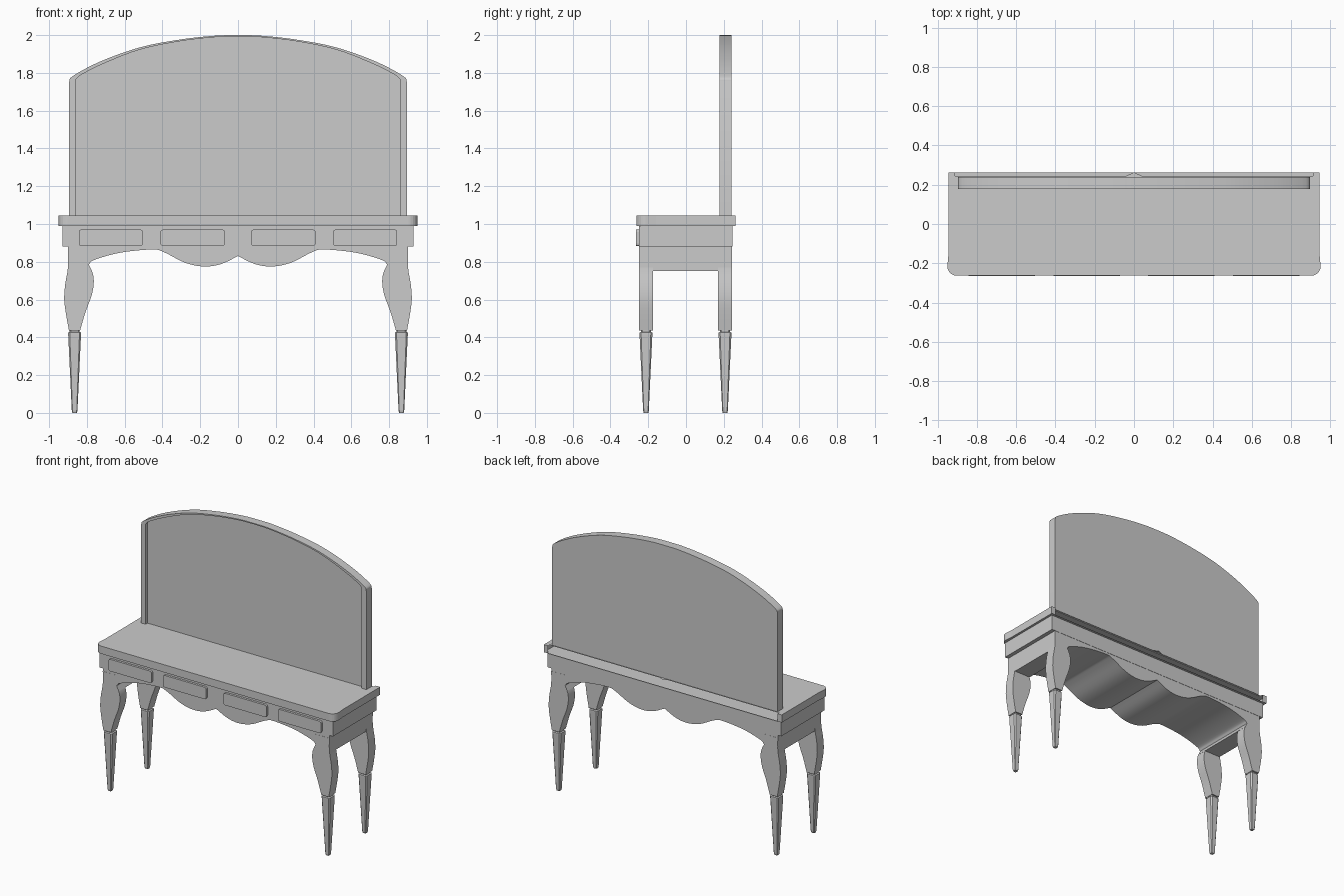
import bpy, bmesh, math
from mathutils import Vector

if "Cube" in bpy.data.objects:
    bpy.data.objects.remove(bpy.data.objects["Cube"])


def make(name, bm):
    bmesh.ops.recalc_face_normals(bm, faces=bm.faces)
    me = bpy.data.meshes.new(name)
    bm.to_mesh(me)
    bm.free()
    ob = bpy.data.objects.new(name, me)
    bpy.context.collection.objects.link(ob)
    return ob


def smooth(pts, n=5):
    """Catmull-Rom curve through 2D points."""
    p = [Vector(q) for q in pts]
    p = [2 * p[0] - p[1]] + p + [2 * p[-1] - p[-2]]
    out = []
    for i in range(1, len(p) - 2):
        a, b, c, d = p[i - 1:i + 3]
        for k in range(n):
            t = k / n
            out.append(0.5 * (2 * b + (c - a) * t + (2 * a - 5 * b + 4 * c - d) * t * t
                              + (3 * b - a - 3 * c + d) * t ** 3))
    return [tuple(q) for q in out] + [tuple(pts[-1])]


def mirrored(half):
    """Complete a left half-profile ending on x = 0."""
    return half + [(-x, z) for x, z in reversed(half[:-1])]


def extrude_xz(name, pts, y0, y1):
    """Solid from an x-z profile, running from y0 to y1."""
    bm = bmesh.new()
    f = bm.faces.new([bm.verts.new((x, y0, z)) for x, z in pts])
    r = bmesh.ops.extrude_face_region(bm, geom=[f])
    vs = [v for v in r["geom"] if isinstance(v, bmesh.types.BMVert)]
    bmesh.ops.translate(bm, verts=vs, vec=(0, y1 - y0, 0))
    return make(name, bm)


def rect(x0, x1, z0, z1):
    return [(x0, z0), (x1, z0), (x1, z1), (x0, z1)]


def rounded_rect(x0, x1, z0, z1, r):
    pts = []
    for cx, cz, a0 in ((x1 - r, z1 - r, 0), (x0 + r, z1 - r, 90), (x0 + r, z0 + r, 180), (x1 - r, z0 + r, 270)):
        for k in range(4):
            a = math.radians(a0 + 30 * k)
            pts.append((cx + r * math.cos(a), cz + r * math.sin(a)))
    return pts


def loft_square(name, cx, cy, rings):
    """Square tapered post with small corner chamfers; rings are (half width, z)."""
    bm = bmesh.new()
    loops = []
    for h, z in rings:
        c = h * 0.75
        oct_ = [(h, -c), (h, c), (c, h), (-c, h), (-h, c), (-h, -c), (-c, -h), (c, -h)]
        loops.append([bm.verts.new((cx + x, cy + y, z)) for x, y in oct_])
    for a, b in zip(loops, loops[1:]):
        for i in range(8):
            j = (i + 1) % 8
            bm.faces.new((a[i], a[j], b[j], b[i]))
    bm.faces.new(loops[0])
    bm.faces.new(loops[-1])
    return make(name, bm)


def soften(ob):
    for o in bpy.context.selected_objects:
        o.select_set(False)
    ob.select_set(True)
    bpy.context.view_layer.objects.active = ob
    bpy.ops.object.shade_smooth_by_angle(angle=math.radians(30))


# Drawer case and scalloped apron below it
extrude_xz("drawer_case", rect(-0.928, 0.928, 0.88, 0.99), -0.248, 0.245)
wave = smooth([(-0.79, 0.785), (-0.76, 0.81), (-0.625, 0.848), (-0.455, 0.865), (-0.39, 0.85),
               (-0.28, 0.795), (-0.18, 0.775), (-0.09, 0.788), (0, 0.83)])
apron = mirrored([(-0.9, 0.88), (-0.9, 0.75), (-0.772, 0.75)] + wave)
soften(extrude_xz("apron", apron, -0.248, 0.243))

# Table top: rounded front corners, recessed open channel along the back edge
corner = [(0.947 - 0.045 + 0.048 * math.cos(a), -0.215 + 0.048 * math.sin(a))
          for a in (math.radians(-90 + 15 * k) for k in range(7))]
right = corner + [(0.945, -0.16), (0.945, 0.263), (0.91, 0.263)]


def top_outline(back):
    return right + back + [(-x, y) for x, y in reversed(right)]


upper = top_outline([(0.91, 0.245), (0.04, 0.245), (0, 0.263), (-0.04, 0.245), (-0.91, 0.245)])
lower = top_outline([])
bm = bmesh.new()
bm.faces.new([bm.verts.new((x, y, 1.045)) for x, y in upper])
bm.faces.new([bm.verts.new((x, y, 0.99)) for x, y in lower])
find = {(round(v.co.x, 4), round(v.co.y, 4), v.co.z > 1): v for v in bm.verts}
n = len(lower)
for i in range(n):
    p, q = lower[i], lower[(i + 1) % n]
    if p == right[-1]:
        continue  # back stays open
    key = lambda s, t: (round(s[0], 4), round(s[1], 4), t)
    bm.faces.new((find[key(p, False)], find[key(q, False)], find[key(q, True)], find[key(p, True)]))
make("table_top", bm)

# Drawer fronts
for s in (-1, 1):
    for a, b in ((0.07, 0.41), (0.503, 0.843)):
        x0, x1 = sorted((s * a, s * b))
        extrude_xz("drawer_front", rounded_rect(x0, x1, 0.884, 0.97, 0.012), -0.264, -0.245)

# Legs: curved knee, notched collar, tapered foot
outer = smooth([(-0.9, 0.86), (-0.9, 0.77), (-0.915, 0.68), (-0.92, 0.6), (-0.91, 0.52), (-0.895, 0.437)], 3)
inner = smooth([(-0.836, 0.437), (-0.807, 0.535), (-0.777, 0.615), (-0.764, 0.68),
                (-0.768, 0.735), (-0.79, 0.785)], 3) + [(-0.79, 0.86)]
for s in (-1, 1):
    for label, y0, y1 in (("front", -0.249, -0.175), ("back", 0.169, 0.244)):
        knee = extrude_xz(label + "_leg_knee", [(-s * x, z) for x, z in outer + inner], y0, y1)
        soften(knee)
        loft_square(label + "_leg_foot", s * 0.865, (y0 + y1) / 2,
                    [(0.012, 0), (0.015, 0.012), (0.034, 0.415), (0.034, 0.425), (0.026, 0.429), (0.026, 0.44)])

# Arched mirror: back panel and raised frame tapering away at the crown
arch_out = smooth([(-0.895, 1.75), (-0.875, 1.783), (-0.73, 1.86), (-0.52, 1.935),
                   (-0.31, 1.976), (-0.12, 1.997), (0, 2.0)])
arch_in = smooth([(-0.858, 1.765), (-0.83, 1.79), (-0.71, 1.85), (-0.52, 1.923),
                  (-0.31, 1.967), (-0.12, 1.989), (0, 1.993)])
outline = mirrored([(-0.895, 1.04)] + arch_out)
opening = mirrored([(-0.858, 1.04)] + arch_in)
soften(extrude_xz("mirror_panel", outline, 0.2, 0.24))
soften(extrude_xz("mirror_frame", outline + opening[::-1], 0.178, 0.2))
